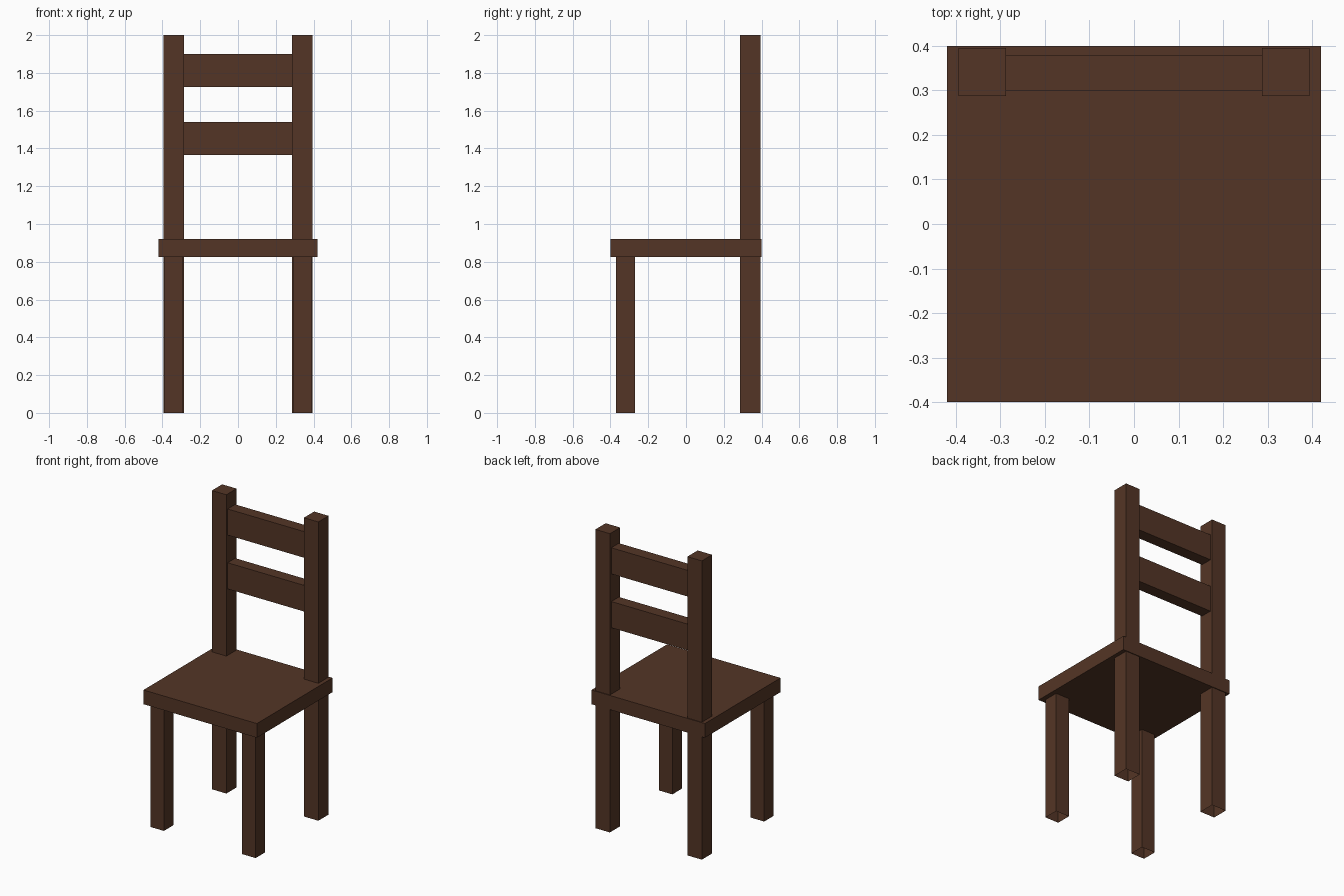
import bpy
import bmesh
from mathutils import Vector

cube = bpy.data.objects.get("Cube")
if cube:
    bpy.data.objects.remove(cube, do_unlink=True)

wood = bpy.data.materials.new("dark_brown_wood")
wood.use_nodes = True
colour = (0.088, 0.036, 0.019, 1)
wood.diffuse_color = colour
wood.node_tree.nodes["Principled BSDF"].inputs["Base Color"].default_value = colour


def box(name, low, high, open_bottom=False):
    """Flat-faced box between two corners, optionally without its underside."""
    low, high = Vector(low), Vector(high)
    bm = bmesh.new()
    bmesh.ops.create_cube(bm, size=1)
    bmesh.ops.scale(bm, vec=high - low, verts=bm.verts)
    bmesh.ops.translate(bm, vec=(low + high) / 2, verts=bm.verts)
    if open_bottom:
        bm.normal_update()
        under = [f for f in bm.faces if f.normal.z < -0.5]
        bmesh.ops.delete(bm, geom=under, context="FACES")
    mesh = bpy.data.meshes.new(name)
    bm.to_mesh(mesh)
    bm.free()
    mesh.materials.append(wood)
    obj = bpy.data.objects.new(name, mesh)
    bpy.context.collection.objects.link(obj)
    return obj


SEAT_BOTTOM, SEAT_TOP = 0.825, 0.92

# Seat slab
box("seat", (-0.42, -0.4, SEAT_BOTTOM), (0.42, 0.4, SEAT_TOP))

# Hollow-ended legs; the rear pair rises into the back posts
for side, sign in (("left", 1), ("right", -1)):
    x0, x1 = sorted((sign * 0.29, sign * 0.39))
    box("front_leg_" + side, (x0, -0.37, 0), (x1, -0.27, SEAT_BOTTOM), True)
    x0, x1 = sorted((sign * 0.287, sign * 0.394))
    box("back_post_" + side, (x0, 0.287, 0), (x1, 0.395, 2), True)

# Back rails between the posts
for name, z in (("lower_rail", 1.365), ("upper_rail", 1.725)):
    box(name, (-0.287, 0.3, z), (0.287, 0.38, z + 0.175))
